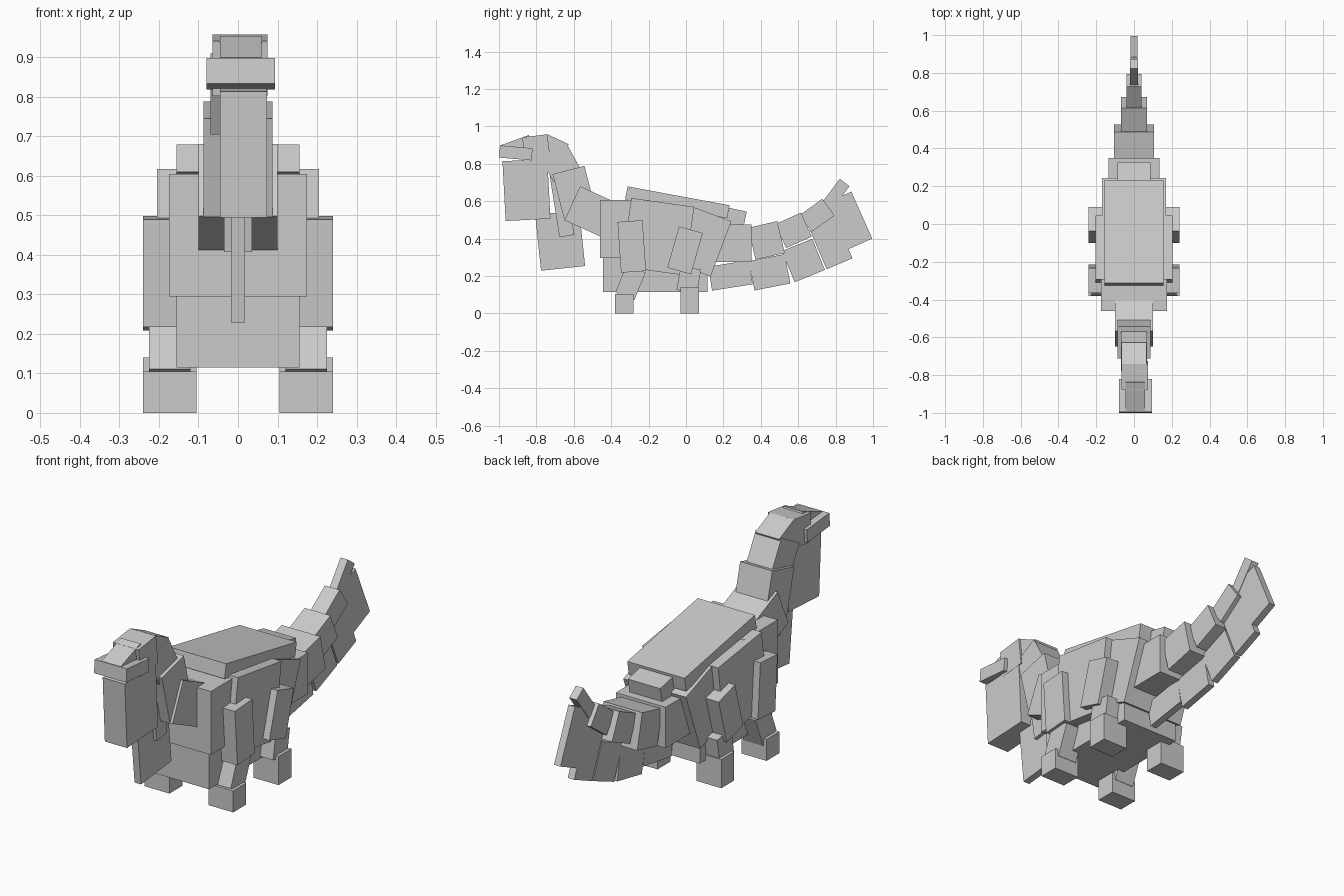
import bpy
from math import radians

default_cube = bpy.data.objects.get("Cube")
if default_cube:
    bpy.data.objects.remove(default_cube, do_unlink=True)

# One plain grey for the whole creature
grey = bpy.data.materials.new("plain grey")
grey.use_nodes = True
grey.diffuse_color = (0.6, 0.6, 0.6, 1)
grey.node_tree.nodes["Principled BSDF"].inputs["Base Color"].default_value = grey.diffuse_color


def block(name, half_width, y, z, length, height, pitch=0, x=0):
    """Box given by its centre and size, pitched about the x axis in degrees."""
    bpy.ops.mesh.primitive_cube_add(size=1, location=(x, y, z))
    part = bpy.context.object
    part.name = name
    part.data.name = name
    part.scale = (half_width * 2, length, height)
    part.rotation_euler.x = radians(pitch)
    part.data.materials.append(grey)
    return part


def leg_pair(name, inner, outer, *placement):
    """Matching blocks on the left (+x) and right (-x)."""
    for side, sign in (("left", 1), ("right", -1)):
        block(f"{side}_{name}", (outer - inner) / 2, *placement,
              x=sign * (outer + inner) / 2)


# Head, turned very slightly off centre
block("skull", 0.07, -.80, .88, .135, .14, 7, x=.005)
block("skull_back", 0.065, -.71, .877, .125, .12, -25)
block("nose_bridge", 0.052, -.905, .898, .16, .06, 20, x=.007)
block("snout", 0.087, -.91, .858, .175, .065, -5, x=.007)
block("long_jaw", 0.06, -.853, .66, .24, .32, 3, x=.014)

# Neck
block("throat", 0.035, -.667, .604, .08, .385, 9)
block("neck_upper", 0.07, -.674, .807, .16, .145, 29)
block("neck_middle", 0.087, -.596, .642, .176, .257, 14.5)
block("neck_lower", 0.1, -.491, .536, .257, .2, -24.5)
block("chest_fin", 0.0175, -.673, .39, .237, .3, 6)

# Body
block("shoulders", 0.175, -.33, .45, .26, .31)
block("torso", 0.205, -.15, .41, .34, .37, -8)
block("hips", 0.17, .088, .382, .212, .315, -20.5)
block("back_plate", 0.155, -.046, .594, .555, .07, -10.5)
block("belly", 0.155, -.165, .3, .56, .37)

# Tail, tapering and curling upward
block("tail_ridge", 0.088, .241, .511, .15, .1, -12)
block("tail_base", 0.135, .25, .375, .2, .2)
block("tail_second", 0.105, .43, .39, .16, .175, 13)
block("tail_third", 0.07, .575, .444, .15, .14, 24)
block("tail_fourth", 0.04, .7, .524, .15, .11, 36)
block("tail_tip", 0.02, .8, .636, .16, .065, 53)

# Thin fin under the tail
fins = (
    ("fin_root", .238, .203, .22, .13, 9),
    ("fin_front", .447, .22, .195, .16, 11),
    ("fin_middle", .628, .283, .175, .18, 22),
    ("fin_rear", .77, .385, .15, .26, 23),
    ("fin_end", .876, .497, .14, .275, 24),
)
for name, *placement in fins:
    block(name, 0.0175, *placement)

# Legs
leg_pair("front_thigh", .15, .24, -.29, .358, .134, .272, 4)
leg_pair("front_shin", .12, .225, -.297, .165, .11, .16, -22)
leg_pair("front_foot", .105, .24, -.33, .0525, .1, .105)
leg_pair("rear_thigh", .15, .24, -.005, .337, .132, .23, -16)
leg_pair("rear_shin", .12, .225, .015, .18, .11, .13, -10)
leg_pair("rear_foot", .105, .24, .02, .07, .1, .14)
